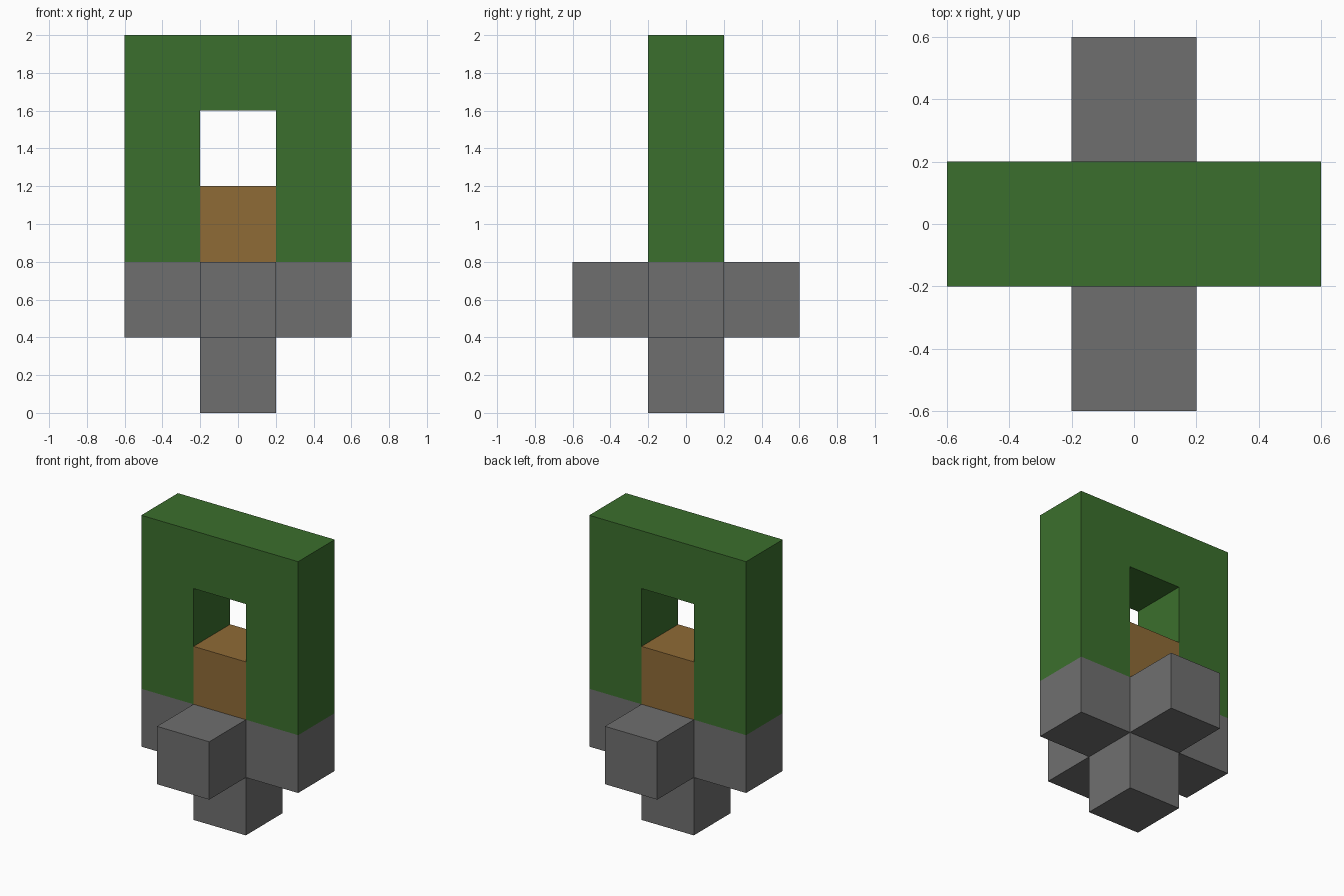
import bpy
import bmesh
from mathutils import Matrix, Vector

default = bpy.data.objects.get("Cube")
if default:
    bpy.data.objects.remove(default, do_unlink=True)

U = 0.4      # block size
H = U / 2


def make_material(name, rgb):
    mat = bpy.data.materials.new(name)
    mat.use_nodes = True
    color = (*rgb, 1.0)
    mat.diffuse_color = color
    mat.node_tree.nodes["Principled BSDF"].inputs["Base Color"].default_value = color
    return mat


def finish(name, bm, mat):
    bmesh.ops.recalc_face_normals(bm, faces=bm.faces)
    mesh = bpy.data.meshes.new(name)
    bm.to_mesh(mesh)
    bm.free()
    mesh.materials.append(mat)
    obj = bpy.data.objects.new(name, mesh)
    bpy.context.collection.objects.link(obj)
    return obj


def block(z):
    bm = bmesh.new()
    bmesh.ops.create_cube(bm, size=U, matrix=Matrix.Translation((0, 0, z)))
    return bm


stone = make_material("stone grey", (0.159, 0.159, 0.159))
leaf = make_material("leaf green", (0.044, 0.159, 0.026))
wood = make_material("wood brown", (0.275, 0.147, 0.037))

# Stone base: a centre block with four side arms and a foot below
bm = block(U + H)
bm.normal_update()
sides = [f for f in bm.faces if f.normal.z < 0.5]
for face in sides:
    normal = face.normal.copy()
    new = bmesh.ops.extrude_discrete_faces(bm, faces=[face])["faces"]
    bmesh.ops.translate(bm, verts=new[0].verts, vec=normal * U)
finish("stone_base", bm, stone)

# Wooden block standing in the opening
finish("wooden_block", block(2 * U + H), wood)

# Green arch: an upside-down U profile extruded in depth
outer, inner = 3 * H, H
bottom, lintel, top = 2 * U, 4 * U, 5 * U
profile = [(-outer, bottom), (-inner, bottom), (-inner, lintel), (inner, lintel),
           (inner, bottom), (outer, bottom), (outer, top), (-outer, top)]
bm = bmesh.new()
front = bm.faces.new([bm.verts.new((x, -H, z)) for x, z in profile])
back = bmesh.ops.extrude_face_region(bm, geom=[front], use_keep_orig=True)["geom"]
moved = [g for g in back if isinstance(g, bmesh.types.BMVert)]
bmesh.ops.translate(bm, verts=moved, vec=Vector((0, U, 0)))
finish("green_arch", bm, leaf)
